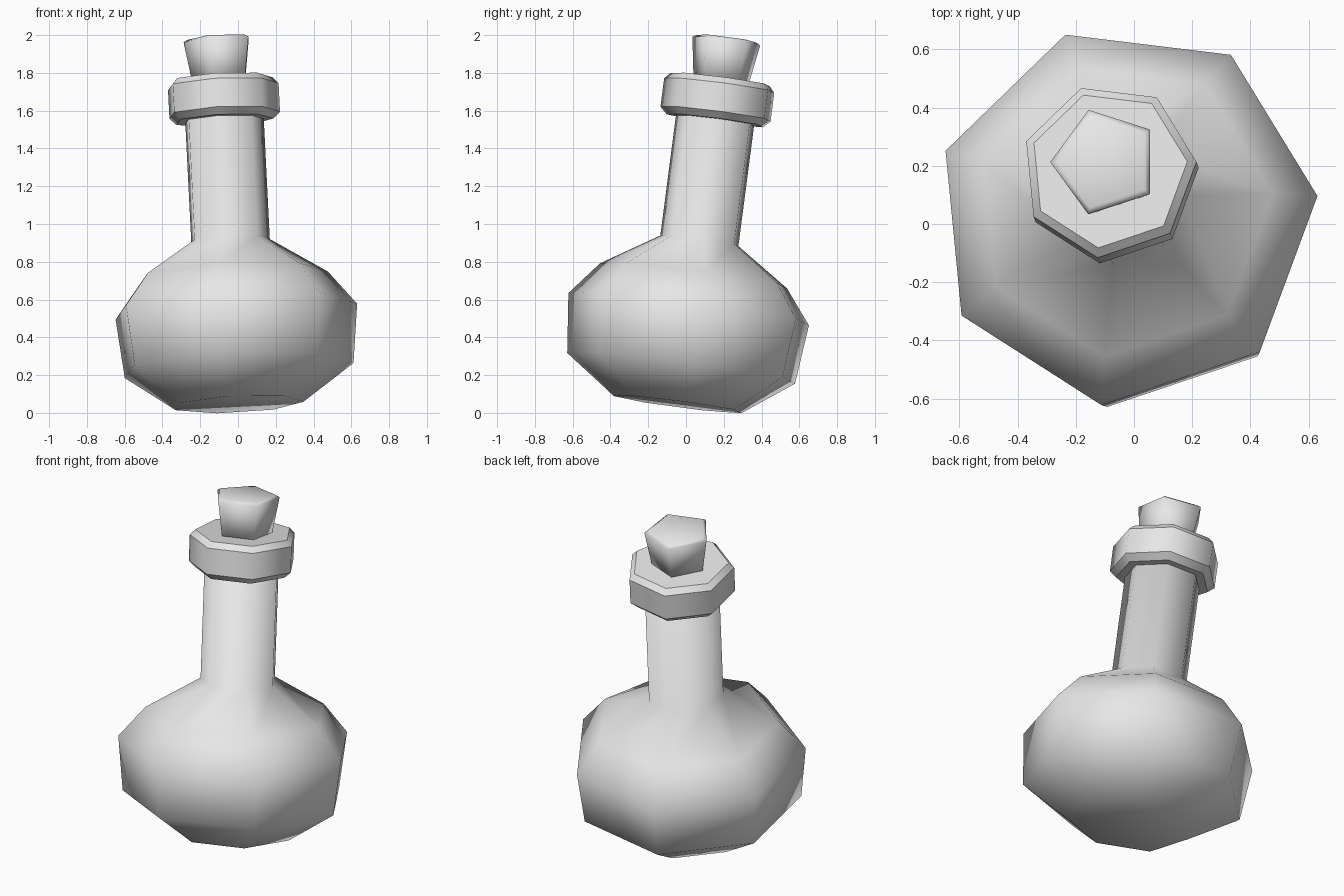
import bpy, bmesh, math
from mathutils import Vector

if "Cube" in bpy.data.objects:
    bpy.data.objects.remove(bpy.data.objects["Cube"], do_unlink=True)

grey = bpy.data.materials.new("plain_grey")
grey.use_nodes = True
grey.diffuse_color = (0.8, 0.8, 0.8, 1)
grey.node_tree.nodes["Principled BSDF"].inputs["Base Color"].default_value = (0.8, 0.8, 0.8, 1)

# The whole bottle leans back and slightly to its right
BASE = Vector((-0.002, -0.037, 0.046))
LEAN = Vector((0, 0, 1)).rotation_difference(Vector((-0.05, 0.13, 1)))


def lathe(name, sides, start_deg, profile, sharp_rings=False):
    """Low-poly turned part from (radius, height) rings, capped at both ends."""
    bm = bmesh.new()
    rings = []
    for r, h in profile:
        ring = []
        for k in range(sides):
            a = math.radians(start_deg) + math.tau * k / sides
            ring.append(bm.verts.new((r * math.cos(a), r * math.sin(a), h)))
        rings.append(ring)
    for low, high in zip(rings, rings[1:]):
        for k in range(sides):
            n = (k + 1) % sides
            bm.faces.new((low[k], low[n], high[n], high[k]))
    bm.faces.new(rings[0][::-1])
    bm.faces.new(rings[-1])
    for f in bm.faces:
        f.smooth = True
    if sharp_rings:
        for e in bm.edges:
            if abs(e.verts[0].co.z - e.verts[1].co.z) < 1e-5:
                e.smooth = False
    mesh = bpy.data.meshes.new(name)
    bm.to_mesh(mesh)
    bm.free()
    mesh.materials.append(grey)
    obj = bpy.data.objects.new(name, mesh)
    bpy.context.collection.objects.link(obj)
    obj.location = BASE
    obj.rotation_mode = 'QUATERNION'
    obj.rotation_quaternion = LEAN
    return obj


# Round belly running up into the neck
lathe("bottle_body", 7, 5.7, [
    (0.35, 0.0), (0.627, 0.197), (0.662, 0.513), (0.515, 0.69),
    (0.215, 0.875), (0.215, 1.56)])

# Bevelled collar round the mouth
lathe("neck_collar", 7, 5.7, [
    (0.265, 1.517), (0.303, 1.553), (0.303, 1.705), (0.273, 1.737)], sharp_rings=True)

# Tapered five-sided stopper
lathe("cork_stopper", 5, 180, [
    (0.15, 1.70), (0.19, 1.943), (0.168, 1.956)])
